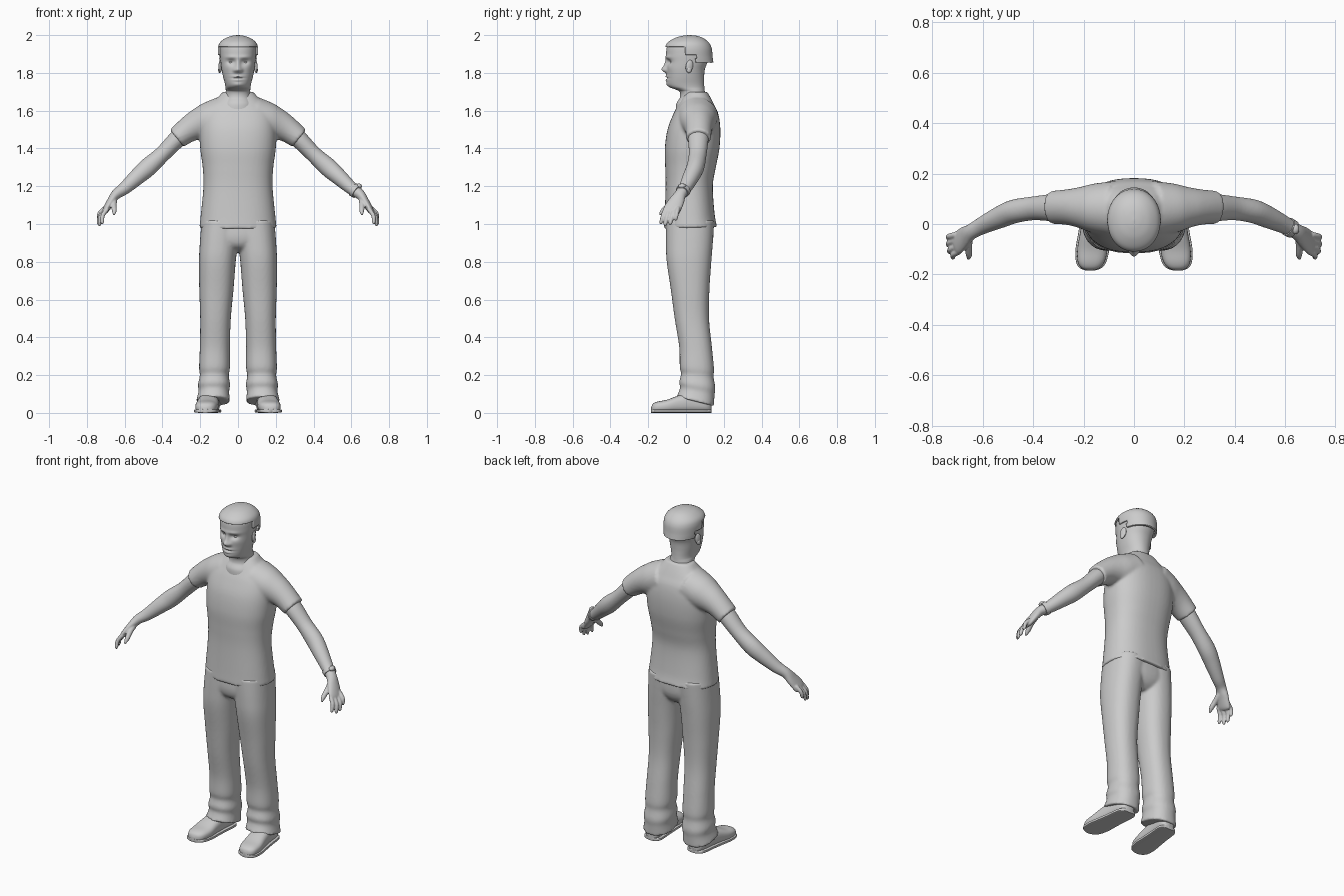
import bpy, bmesh, math
from mathutils import Vector, Matrix

if "Cube" in bpy.data.objects:
    bpy.data.objects.remove(bpy.data.objects["Cube"])

grey = bpy.data.materials.new("plain_grey")
grey.diffuse_color = (0.6, 0.6, 0.6, 1)
grey.use_nodes = True
grey.node_tree.nodes["Principled BSDF"].inputs["Base Color"].default_value = grey.diffuse_color


def spline(rows, sub):
    """Catmull-Rom interpolation of rows of numbers."""
    out = []
    for i in range(len(rows) - 1):
        p = [rows[max(0, min(len(rows) - 1, i + k))] for k in (-1, 0, 1, 2)]
        for s in range(sub):
            t = s / sub
            out.append([0.5 * (2 * b + (c - a) * t + (2 * a - 5 * b + 4 * c - d) * t * t
                               + (3 * b - a - 3 * c + d) * t ** 3) for a, b, c, d in zip(*p)])
    return out + [list(rows[-1])]


def sup(v, e):
    return math.copysign(abs(v) ** (2 / e), v)


def bridge(bm, rings):
    """Skin a list of point rings and cap both ends."""
    vs = [[bm.verts.new(p) for p in r] for r in rings]
    n = len(vs[0])
    for a, b in zip(vs, vs[1:]):
        for j in range(n):
            bm.faces.new((a[j], a[(j + 1) % n], b[(j + 1) % n], b[j]))
    bm.faces.new(vs[0])
    bm.faces.new(vs[-1])


def column(bm, rows, e=2.3, seg=48, sub=6, shape=None):
    """Upright loft; rows are z, x_min, x_max, y_front, y_back, tilt."""
    rings = []
    for z, x0, x1, y0, y1, tilt in spline(rows, sub):
        ring = []
        for j in range(seg):
            a = 2 * math.pi * j / seg
            x = (x0 + x1) / 2 + (x1 - x0) / 2 * sup(math.cos(a), e)
            y = (y0 + y1) / 2 + (y1 - y0) / 2 * sup(math.sin(a), e)
            p = Vector((x, y, z - tilt * (y - 0.05)))
            if shape and math.sin(a) < 0:
                p = shape(p)
            ring.append(p)
        rings.append(ring)
    bridge(bm, rings)


def tube(bm, rows, side=1, seg=20, sub=5):
    """Limb loft; rows are x, y, z, radius along y, other radius."""
    rows = spline(rows, sub)
    pts = [Vector((r[0] * side, r[1], r[2])) for r in rows]
    rings = []
    for i, c in enumerate(pts):
        t = (pts[min(i + 1, len(pts) - 1)] - pts[max(i - 1, 0)]).normalized()
        u = (Vector((0, 1, 0)) - t * t.y).normalized()
        v = t.cross(u)
        a, b = max(rows[i][3], 0.002), max(rows[i][4], 0.002)
        rings.append([c + u * a * math.cos(2 * math.pi * j / seg)
                      + v * b * math.sin(2 * math.pi * j / seg) for j in range(seg)])
    bridge(bm, rings)


def ball(bm, loc, size):
    bmesh.ops.create_uvsphere(bm, u_segments=20, v_segments=12, radius=1,
                              matrix=Matrix.Translation(loc) @ Matrix.Diagonal((*size, 1)))


def finish(name, bm, voxel=0, smooth=0):
    bmesh.ops.recalc_face_normals(bm, faces=bm.faces)
    me = bpy.data.meshes.new(name)
    bm.to_mesh(me)
    bm.free()
    me.materials.append(grey)
    ob = bpy.data.objects.new(name, me)
    bpy.context.collection.objects.link(ob)
    for f in me.polygons:
        f.use_smooth = True
    if voxel:
        m = ob.modifiers.new("blend", 'REMESH')
        m.mode, m.voxel_size, m.use_smooth_shade = 'VOXEL', voxel, True
    if smooth:
        m = ob.modifiers.new("soften", 'SMOOTH')
        m.factor, m.iterations = 0.5, smooth
    if not voxel:
        bpy.ops.object.select_all(action='DESELECT')
        ob.select_set(True)
        bpy.context.view_layer.objects.active = ob
        bpy.ops.object.shade_smooth_by_angle(angle=math.radians(50))
    return ob


def sym(z, w, y0, y1, tilt=0):
    return (z, -w, w, y0, y1, tilt)


# Shirt: torso with blended sleeves
bm = bmesh.new()
column(bm, [sym(.98, .205, -.117, .165, -.03), sym(1.05, .197, -.113, .152), sym(1.2, .183, -.108, .142),
            sym(1.3, .187, -.11, .158), sym(1.4, .2, -.112, .177), sym(1.5, .202, -.098, .182),
            sym(1.58, .19, -.068, .172), sym(1.63, .15, -.042, .15), sym(1.67, .108, -.02, .13),
            sym(1.7, .08, 0, .112)], e=2.4)
for s in (1, -1):
    tube(bm, [(.08, .06, 1.575, .11, .1), (.16, .063, 1.545, .098, .096), (.22, .066, 1.523, .08, .08),
              (.27, .067, 1.495, .07, .067), (.325, .066, 1.453, .066, .058)], s, seg=32)
finish("shirt", bm, .008, 6)

# Trousers: pelvis and two legs
bm = bmesh.new()
column(bm, [sym(.85, .05, -.03, .09), sym(.88, .12, -.085, .125), sym(.93, .185, -.104, .145),
            sym(1.02, .19, -.1, .145)])
for s in (1, -1):
    legs = [(1.02, -.02, .193, -.105, .15, 0), (.9, 0, .202, -.106, .142, 0), (.8, .012, .207, -.102, .134, 0),
            (.65, .024, .205, -.08, .124, 0), (.5, .038, .2, -.06, .122, 0), (.35, .043, .202, -.036, .137, 0),
            (.24, .043, .206, -.033, .148, .05), (.2, .049, .202, -.026, .146, .1),
            (.15, .042, .212, -.036, .155, .15), (.115, .047, .209, -.032, .151, .2),
            (.06, .042, .223, -.05, .148, .25)]
    column(bm, [(z, *sorted((a * s, b * s)), c, d, t) for z, a, b, c, d, t in legs])
finish("trousers", bm, .008, 5)

# Arms with hands
for s, side in ((1, "left"), (-1, "right")):
    bm = bmesh.new()
    tube(bm, [(.26, .065, 1.51, .05, .045), (.32, .065, 1.452, .054, .047), (.4, .062, 1.37, .047, .043),
              (.475, .05, 1.302, .047, .049), (.53, .028, 1.253, .044, .044), (.6, -.005, 1.19, .035, .034),
              (.645, -.03, 1.157, .031, .027), (.672, -.05, 1.12, .041, .022),
              (.7, -.075, 1.075, .046, .017), (.71, -.082, 1.06, .036, .011)], s, seg=28)
    for base, tip in (((.692, -.108, 1.08), (.722, -.135, 1.0)), ((.7, -.088, 1.075), (.737, -.112, .99)),
                      ((.704, -.063, 1.075), (.742, -.085, .995)), ((.705, -.042, 1.085), (.742, -.055, 1.02))):
        b, t = Vector(base), Vector(tip)
        m = (b + t) / 2 + Vector((.009, 0, .005))
        tube(bm, [(*b, .012, .012), (*m, .0115, .0115), (*b.lerp(t, .9), .0095, .0095), (*t, .004, .004)], s, 12)
    tube(bm, [(.655, -.05, 1.13, .018, .016), (.657, -.09, 1.1, .015, .015), (.655, -.122, 1.07, .013, .013),
              (.657, -.14, 1.048, .005, .005)], s, 12)
    finish(side + "_arm", bm, .0045, 3)

# Wristwatch
bm = bmesh.new()
tube(bm, [(.612, -.011, 1.182, .038, .038), (.63, -.021, 1.169, .036, .036)], seg=28, sub=2)
ball(bm, (.64, -.02, 1.2), (.016, .02, .014))
finish("watch", bm)

# Head and neck, with facial relief as soft bumps: x, z, width, height, depth
bumps = [(0, 1.817, .014, .012, -.024), (0, 1.845, .009, .02, -.013), (0, 1.772, .022, .003, .005),
         (0, 1.781, .018, .005, -.007), (0, 1.762, .016, .005, -.007), (0, 1.738, .02, .011, -.007)]
for s in (1, -1):
    bumps += [(.036 * s, 1.858, .016, .010, .014), (.036 * s, 1.883, .022, .007, -.005),
              (.017 * s, 1.813, .007, .007, -.006), (.052 * s, 1.825, .018, .016, -.004)]


def face_relief(p):
    for x, z, w, h, d in bumps:
        p.y += d * math.exp(-((p.x - x) / w) ** 2 / 2 - ((p.z - z) / h) ** 2 / 2)
    return p


bm = bmesh.new()
column(bm, [sym(1.58, .1, -.055, .12), sym(1.635, .088, -.051, .115), sym(1.67, .07, -.032, .108),
            sym(1.7, .065, -.034, .1), sym(1.712, .065, -.055, .098), sym(1.725, .066, -.085, .097),
            sym(1.745, .07, -.098, .096), sym(1.78, .079, -.101, .096), sym(1.82, .087, -.1, .1),
            sym(1.86, .092, -.102, .115), sym(1.9, .095, -.105, .122), sym(1.94, .094, -.1, .12),
            sym(1.965, .078, -.08, .1), sym(1.982, .048, -.04, .07), sym(1.987, .005, .01, .02)],
       e=2.15, seg=128, sub=10, shape=face_relief)
finish("head", bm)

# Eyes and ears
for s, side in ((1, "left"), (-1, "right")):
    bm = bmesh.new()
    ball(bm, (.036 * s, -.072, 1.857), (.014, .012, .008))
    finish(side + "_eye", bm)
    bm = bmesh.new()
    ball(bm, (0, 0, 0), (.009, .02, .034))
    ball(bm, (.004, .002, -.02), (.007, .013, .016))
    bm.transform(Matrix.Translation((.093 * s, .018, 1.835)) @ Matrix.Diagonal((s, 1, 1, 1))
                 @ Matrix.Rotation(.3, 4, 'Z') @ Matrix.Rotation(-.2, 4, 'X'))
    finish(side + "_ear", bm)

# Hair cap, trimmed along a stepped hairline
bm = bmesh.new()
column(bm, [sym(1.855, .1, -.108, .145), sym(1.885, .104, -.11, .141), sym(1.93, .106, -.111, .136),
            sym(1.96, .096, -.098, .121), sym(1.984, .066, -.06, .092), sym(1.996, .032, -.02, .058),
            sym(2.0, .003, .012, .02)], e=2.1, seg=96, sub=8)


def hairline(y):
    return 1.937 if y < -.005 else 1.893 if y < .055 else 1.856


trim = [f for f in bm.faces if f.calc_center_median().z < hairline(f.calc_center_median().y)]
bmesh.ops.delete(bm, geom=trim, context='FACES')
hair = finish("hair", bm)
thick = hair.modifiers.new("thickness", 'SOLIDIFY')
thick.thickness, thick.offset = .012, -1

# Shoes and soles, lofted from toe to heel: y, half width, height
last = [(-.184, .012, .03), (-.175, .036, .048), (-.15, .053, .06), (-.1, .06, .07), (-.04, .056, .092),
        (.03, .052, .11), (.1, .05, .105), (.128, .036, .09), (.136, .015, .07)]
for s, side in ((1, "left"), (-1, "right")):
    for part, grow, cap in (("shoe", 0, 1), ("sole", .007, 0)):
        bm = bmesh.new()
        rings = []
        for y, w, h in spline(last, 4):
            h = h if cap else .02
            cx = .155 - .1 * y
            rings.append([Vector(((cx + (w + grow) * sup(math.cos(a), 2.6)) * s, y,
                                  h / 2 + h / 2 * sup(math.sin(a), 2.6 if cap else 6)))
                          for a in [2 * math.pi * j / 28 for j in range(28)]])
        bridge(bm, rings)
        finish(side + "_" + part, bm)
